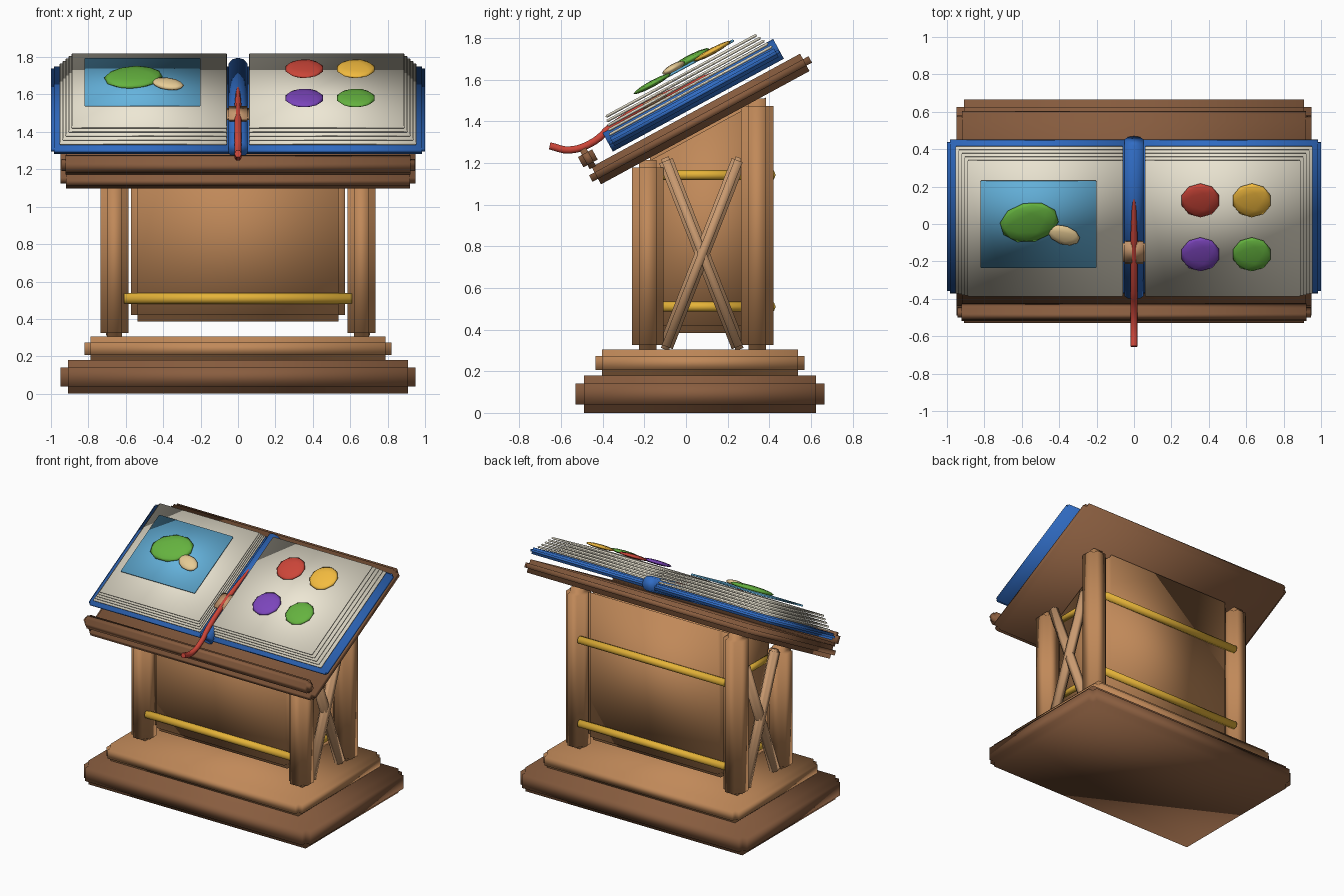
import bpy, bmesh, math
from mathutils import Vector, Matrix

if "Cube" in bpy.data.objects:
    bpy.data.objects.remove(bpy.data.objects["Cube"])

TILT = math.radians(28.5)
COS, SIN = math.cos(TILT), math.sin(TILT)


def material(name, rgb):
    m = bpy.data.materials.new(name)
    m.diffuse_color = (*rgb, 1)
    m.use_nodes = True
    m.node_tree.nodes["Principled BSDF"].inputs["Base Color"].default_value = m.diffuse_color
    return m


DARK = material("dark_wood", (0.25, 0.11, 0.05))
WOOD = material("wood", (0.53, 0.25, 0.10))
PALE = material("pale_wood", (0.58, 0.32, 0.16))
GOLD = material("brass", (0.78, 0.45, 0.04))
BLUE = material("cover_blue", (0.03, 0.15, 0.55))
PAPER = material("paper", (0.85, 0.80, 0.66))
SKY = material("sky_blue", (0.13, 0.45, 0.72))
GREEN = material("green", (0.13, 0.45, 0.05))
RED = material("red", (0.60, 0.06, 0.04))
YELLOW = material("yellow", (0.90, 0.50, 0.05))
PURPLE = material("purple", (0.20, 0.06, 0.50))
TAN = material("tan", (0.80, 0.60, 0.30))


def slope(x, u, n):
    """Point on the tilted desk: u runs up the slope, n is the height off it."""
    return Vector((x, u * COS - n * SIN, u * SIN + n * COS))


def finish(bm, name, mat, smooth=True):
    me = bpy.data.meshes.new(name)
    bm.to_mesh(me)
    bm.free()
    for p in me.polygons:
        p.use_smooth = smooth
    me.materials.append(mat)
    ob = bpy.data.objects.new(name, me)
    bpy.context.collection.objects.link(ob)
    return ob


def box(name, x, y, z, edge, mat, tilted=False):
    """Box with square-rebated edges from (min, max) ranges; on the desk they are x, u, n."""
    bm = bmesh.new()
    bmesh.ops.create_cube(bm, size=1)
    bmesh.ops.scale(bm, vec=(x[1] - x[0], y[1] - y[0], z[1] - z[0]), verts=bm.verts)
    bmesh.ops.bevel(bm, geom=bm.edges[:], offset=edge, segments=2, profile=0, affect='EDGES')
    ob = finish(bm, name, mat)
    c = [(r[0] + r[1]) / 2 for r in (x, y, z)]
    ob.location = slope(*c) if tilted else c
    if tilted:
        ob.rotation_euler.x = TILT
    return ob


def rod(name, a, b, r, mat, sides=8):
    a, b = Vector(a), Vector(b)
    bm = bmesh.new()
    bmesh.ops.create_cone(bm, cap_ends=True, segments=sides, radius1=r, radius2=r,
                          depth=(b - a).length)
    ob = finish(bm, name, mat)
    ob.location = (a + b) / 2
    ob.rotation_euler = (b - a).to_track_quat('Z', 'Y').to_euler()
    return ob


def blob(name, x, u, n, radii, mat, turn=0):
    bm = bmesh.new()
    bmesh.ops.create_icosphere(bm, subdivisions=2, radius=1)
    bmesh.ops.scale(bm, vec=radii, verts=bm.verts)
    bmesh.ops.rotate(bm, matrix=Matrix.Rotation(math.radians(turn), 3, 'Z'), verts=bm.verts)
    ob = finish(bm, name, mat)
    ob.location = slope(x, u, n)
    ob.rotation_euler.x = TILT


# Two-step base
box("lower_base", (-0.95, 0.95), (-0.53, 0.665), (0, 0.18), 0.04, DARK)
box("upper_base", (-0.82, 0.82), (-0.435, 0.57), (0.175, 0.305), 0.032, WOOD)

# Central panel, its top slanted to meet the desk
panel = box("center_panel", (-0.572, 0.572), (-0.21, 0.385), (0.385, 1.39), 0.036, WOOD)
for v in panel.data.vertices:
    if v.co.z > 0:
        v.co.z += v.co.y * math.tan(TILT)

# Posts, side rails and crossed braces
for side, s in (("left", -1), ("right", 1)):
    px = (s * 0.66 - 0.075, s * 0.66 + 0.075)
    box(f"front_post_{side}", px, (-0.26, -0.107), (0.29, 1.215), 0.035, WOOD)
    box(f"back_post_{side}", px, (0.265, 0.42), (0.29, 1.51), 0.035, WOOD)
    for level, z in (("lower", 0.51), ("upper", 1.143)):
        rod(f"{level}_side_rail_{side}", (s * 0.62, -0.13, z), (s * 0.62, 0.29, z), 0.024, GOLD)
    for k, d in (("rising", 1), ("falling", -1)):
        length = math.hypot(0.36, 0.92)
        ob = box(f"{k}_brace_{side}", (-0.032, 0.032), (-0.035, 0.035),
                 (-length / 2, length / 2), 0.015, PALE)
        ob.location = (s * 0.675, 0.078, 0.765)
        ob.rotation_euler.x = -d * math.atan2(0.36, 0.92)

# Long rails between the posts
rod("front_rail", (-0.61, -0.22, 0.51), (0.61, -0.22, 0.51), 0.029, GOLD)
rod("back_rail_lower", (-0.61, 0.402, 0.51), (0.61, 0.402, 0.51), 0.029, GOLD)
rod("back_rail_upper", (-0.61, 0.402, 1.143), (0.61, 0.402, 1.143), 0.029, GOLD)

# Sloping desk with book ledge
box("desk_board", (-0.95, 0.95), (0.135, 1.335), (1.16, 1.255), 0.03, DARK, True)
box("book_ledge", (-0.945, 0.945), (0.13, 0.208), (1.25, 1.35), 0.022, DARK, True)

# Book covers, spine and stacked pages
for side, s in (("left", -1), ("right", 1)):
    def span(a, b):
        return tuple(sorted((s * a, s * b)))
    box(f"cover_{side}", span(0.03, 1.0), (0.295, 1.222), (1.29, 1.337), 0.015, BLUE, True)
    for k in range(5):
        n = 1.35 + 0.021 * k
        box(f"page_{side}_{k + 1}", span(0.058, 0.955 - 0.016 * k),
            (0.312 + 0.007 * k, 1.205 - 0.01 * k), (n - 0.007, n + 0.007), 0.004, PAPER, True)
rod("book_spine", slope(0, 0.29, 1.325), slope(0, 1.225, 1.325), 0.054, BLUE, 10)

# Picture on the left page
box("picture", (-0.82, -0.2), (0.53, 1.056), (1.457, 1.470), 0.003, SKY, True)
blob("picture_green_shape", -0.56, 0.815, 1.483, (0.16, 0.12, 0.022), GREEN, 15)
blob("picture_tan_shape", -0.375, 0.738, 1.485, (0.09, 0.056, 0.02), TAN, -22)

# Coloured spots on the right page
for name, x, u, mat in (("red", 0.355, 0.94, RED), ("yellow", 0.63, 0.94, YELLOW),
                        ("purple", 0.355, 0.612, PURPLE), ("green", 0.63, 0.612, GREEN)):
    blob(f"{name}_spot", x, u, 1.467, (0.105, 0.103, 0.016), mat)

# Ribbon bookmark draped over the ledge, held by a small clasp
curve = bpy.data.curves.new("bookmark", 'CURVE')
curve.dimensions = '3D'
curve.bevel_depth = 0.02
curve.bevel_resolution = 1
curve.resolution_u = 4
curve.use_fill_caps = True
path = [(0.21, 1.665), (-0.1, 1.525), (-0.36, 1.375), (-0.44, 1.305), (-0.56, 1.263), (-0.655, 1.283)]
sp = curve.splines.new('BEZIER')
sp.bezier_points.add(len(path) - 1)
for bp, (y, z) in zip(sp.bezier_points, path):
    bp.co = (0, y, z)
    bp.handle_left_type = bp.handle_right_type = 'AUTO'
sp.bezier_points[0].radius = 0.3
curve.materials.append(RED)
bpy.context.collection.objects.link(bpy.data.objects.new("bookmark", curve))
box("bookmark_clasp", (-0.06, 0.06), (0.515, 0.645), (1.37, 1.405), 0.01, PALE, True)
